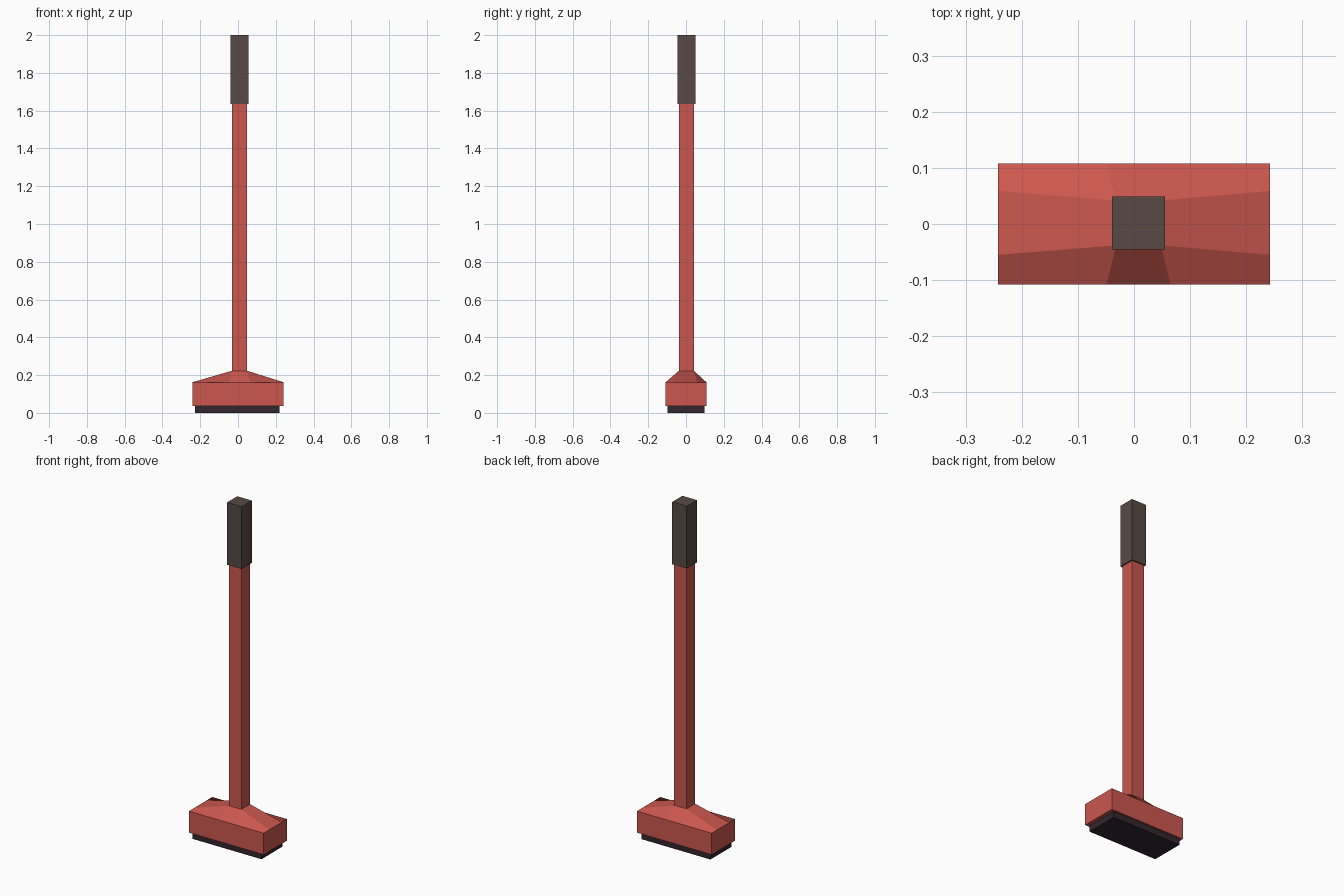
import bpy, bmesh

if "Cube" in bpy.data.objects:
    bpy.data.objects.remove(bpy.data.objects["Cube"])

CX, CY = 0.008, 0.002          # axis of the handle, slightly off the head centre


def material(name, rgb):
    m = bpy.data.materials.new(name)
    m.diffuse_color = (*rgb, 1)
    m.use_nodes = True
    m.node_tree.nodes["Principled BSDF"].inputs["Base Color"].default_value = m.diffuse_color
    return m


red = material("red_paint", (0.60, 0.096, 0.078))
brown = material("brown_grip", (0.095, 0.068, 0.058))
black = material("dark_rubber", (0.033, 0.019, 0.027))


def finish(bm, name, mat):
    bmesh.ops.recalc_face_normals(bm, faces=bm.faces)
    me = bpy.data.meshes.new(name)
    bm.to_mesh(me)
    bm.free()
    me.materials.append(mat)
    ob = bpy.data.objects.new(name, me)
    bpy.context.collection.objects.link(ob)
    return ob


def box(name, x0, x1, y0, y1, z0, z1, mat):
    bm = bmesh.new()
    bmesh.ops.create_cube(bm, size=1)
    for v in bm.verts:
        v.co.x = x1 if v.co.x > 0 else x0
        v.co.y = y1 if v.co.y > 0 else y0
        v.co.z = z1 if v.co.z > 0 else z0
    return finish(bm, name, mat)


# Head: block with a faceted slope that rises to the handle
HX, HY, Z0, Z1, Z2 = 0.242, 0.108, 0.036, 0.162, 0.223
bm = bmesh.new()
corner, on_side, on_front, neck, foot = {}, {}, {}, {}, {}
signs = [(-1, -1), (1, -1), (1, 1), (-1, 1)]
for s in signs:
    sx, sy = s
    foot[s] = bm.verts.new((sx * HX, sy * HY, Z0))
    corner[s] = bm.verts.new((sx * HX, sy * HY, Z1))
    on_side[s] = bm.verts.new((sx * HX, CY + sy * 0.057, Z1))
    on_front[s] = bm.verts.new((CX + sx * 0.057, sy * HY, Z1))
    neck[s] = bm.verts.new((CX + sx * 0.040, CY + sy * 0.040, Z2))
for s in signs:                 # corner slopes
    bm.faces.new((on_side[s], neck[s], on_front[s], corner[s]))
for a, b in zip(signs, signs[1:] + signs[:1]):
    mid = on_front if a[1] == b[1] else on_side
    bm.faces.new((mid[a], mid[b], neck[b], neck[a]))                          # slope
    bm.faces.new((foot[a], foot[b], corner[b], mid[b], mid[a], corner[a]))    # wall
bm.faces.new([foot[s] for s in signs])
bm.faces.new([neck[s] for s in signs])
finish(bm, "head", red)

# Pad under the head, shaft and grip
box("pad", -0.227, 0.221, -0.098, 0.098, 0.0, 0.037, black)
box("shaft", CX - 0.04, CX + 0.04, CY - 0.04, CY + 0.04, 0.22, 1.64, red)
box("grip", CX - 0.047, CX + 0.047, CY - 0.047, CY + 0.047, 1.635, 2.0, brown)
